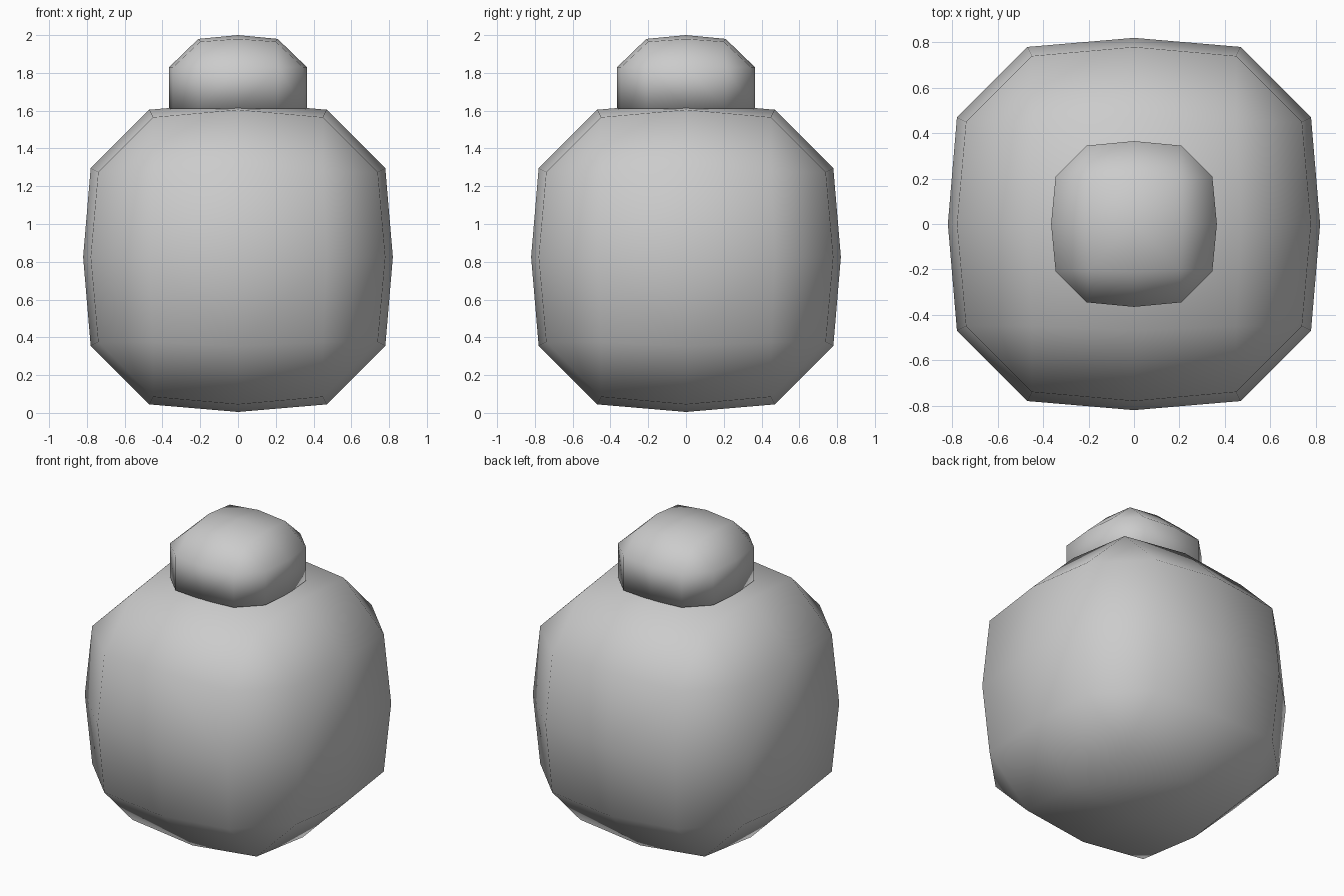
import bpy, bmesh
from itertools import permutations, product

cube = bpy.data.objects.get("Cube")
if cube:
    bpy.data.objects.remove(cube, do_unlink=True)

# One plain grey for the whole model
grey = bpy.data.materials.new("plain_grey")
grey.use_nodes = True
colour = (0.6, 0.6, 0.6, 1)
grey.diffuse_color = colour
grey.node_tree.nodes["Principled BSDF"].inputs["Base Color"].default_value = colour


def mirrored(points):
    """Every distinct sign combination of the given points."""
    return {tuple(c * s for c, s in zip(p, signs))
            for p in points for signs in product((1, -1), repeat=3)}


def rounded_block(name, points, height):
    """Smooth shaded skin stretched over the points, lifted to a height."""
    bm = bmesh.new()
    for p in sorted(points):
        bm.verts.new(p)
    bmesh.ops.convex_hull(bm, input=bm.verts[:])
    bmesh.ops.join_triangles(bm, faces=bm.faces[:], angle_face_threshold=0.3,
                             angle_shape_threshold=1.2)
    bmesh.ops.recalc_face_normals(bm, faces=bm.faces[:])
    for face in bm.faces:
        face.smooth = True
    mesh = bpy.data.meshes.new(name)
    bm.to_mesh(mesh)
    bm.free()
    mesh.materials.append(grey)
    obj = bpy.data.objects.new(name, mesh)
    obj.location.z = height
    bpy.context.collection.objects.link(obj)
    return obj


# Body: chamfered cube with a slight bulge on all six sides
centre, side, corner = (0, 0, 0.82), (0, 0.47, 0.78), (0.45, 0.45, 0.74)
body_points = mirrored(p for kind in (centre, side, corner)
                       for p in permutations(kind))
rounded_block("body", body_points, 0.825)

# Neck: straight twelve-sided wall under a chamfered, bulging top
wall = [(0, 0.365), (0.365, 0), (0.21, 0.345), (0.345, 0.21)]
top = [(0, 0, 0.39), (0.21, 0, 0.37), (0, 0.21, 0.37), (0.2, 0.2, 0.355)]
neck_points = {(x, y, abs(z)) for x, y, z in mirrored(
    top + [(x, y, z) for x, y in wall for z in (0, 0.22)])}
rounded_block("neck", neck_points, 1.61)
